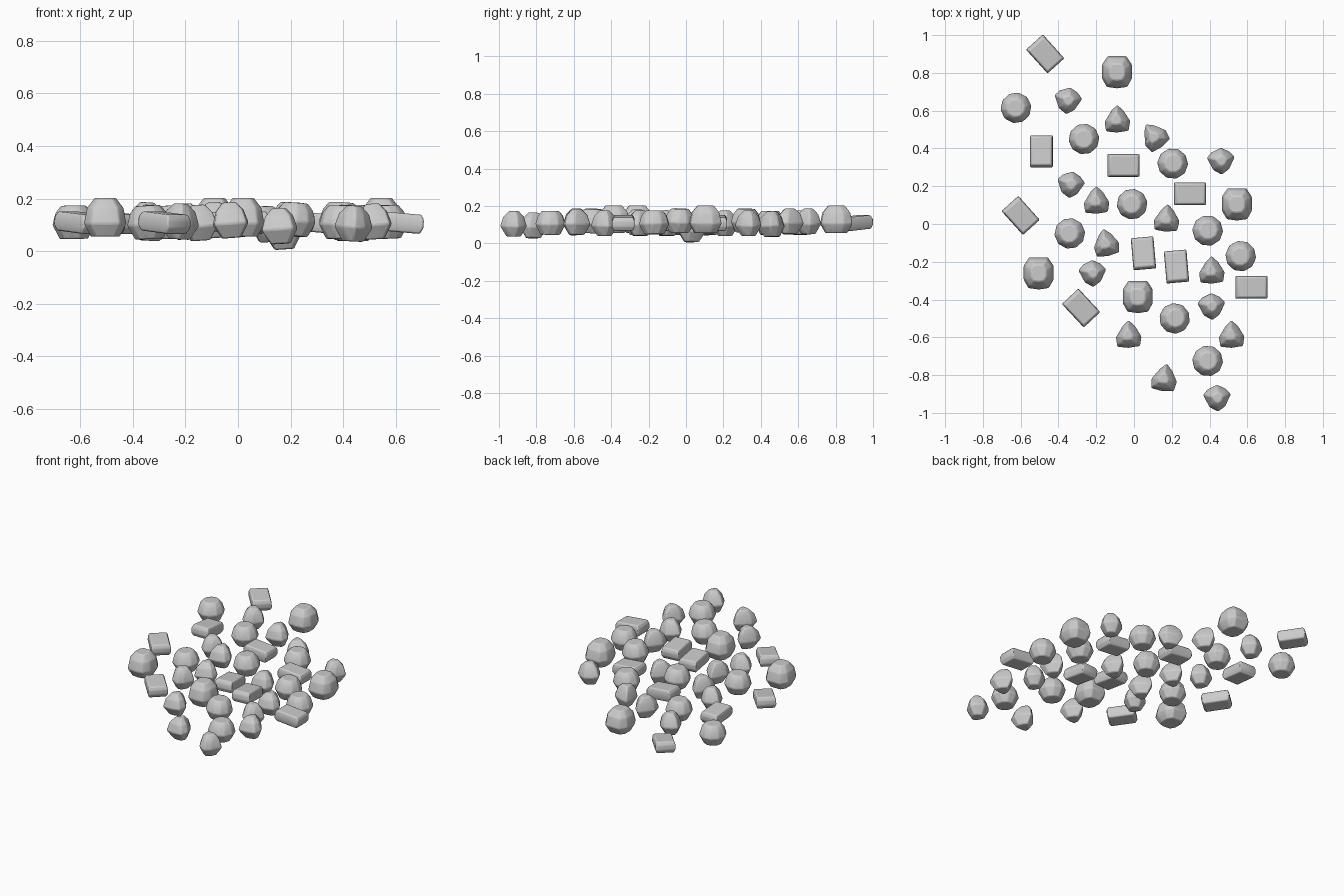
import bpy, bmesh, math, random
from mathutils import Matrix, Vector

if "Cube" in bpy.data.objects:
    bpy.data.objects.remove(bpy.data.objects["Cube"])

random.seed(4)

# Outlines (unit: metres) at the widest rim
ROUND = [(.083 * math.cos(math.radians(a)), .083 * math.sin(math.radians(a))) for a in range(0, 360, 36)]
BLOCK = [(.08, -.035), (.08, .04), (.05, .085), (-.05, .085), (-.08, .04), (-.08, -.035), (-.055, -.08), (0, -.088), (.055, -.08)]
SHIELD = [(-.075, .015), (-.05, .045), (0, .07), (.045, .05), (.075, .02), (.045, -.045), (.005, -.075), (-.04, -.05)]
WEDGE = [(0, .077), (.035, .045), (.07, -.01), (.062, -.062), (0, -.072), (-.06, -.066), (-.068, -.015), (-.03, .048)]
SLAB = [(.085, .06), (-.085, .06), (-.085, -.06), (.085, -.06)]

# Profiles: (height, scale) rings from bottom to top
ROUND_P = [(.055, .66), (.11, 1), (.155, .84), (.182, .58)]
BLOCK_P = [(.055, .68), (.105, 1), (.165, .86), (.203, .5)]
PEBBLE_P = [(.04, .55), (.095, 1), (.145, .78), (.176, .38)]
SLAB_P = [(.072, .86), (.095, 1), (.125, .99), (.145, .87)]


def rock(name, outline, profile, x, y, angle=0, dz=0, tilt=0):
    """Loft an outline through a stack of rings and cap both ends."""
    bm = bmesh.new()
    rings = []
    for z, s in profile:
        rings.append([bm.verts.new((px * s, py * s, z - .11)) for px, py in outline])
    n = len(outline)
    for a, b in zip(rings, rings[1:]):
        for i in range(n):
            j = (i + 1) % n
            bm.faces.new((a[i], a[j], b[j], b[i]))
    bm.faces.new(rings[0][::-1])
    bm.faces.new(rings[-1])
    bmesh.ops.recalc_face_normals(bm, faces=bm.faces)
    me = bpy.data.meshes.new(name)
    rot = Matrix.Rotation(math.radians(angle), 4, 'Z') @ Matrix.Rotation(math.radians(tilt), 4, 'Y')
    bm.transform(rot)
    bm.to_mesh(me)
    bm.free()
    ob = bpy.data.objects.new(name, me)
    ob.location = (x, y, .11 + dz)
    bpy.context.collection.objects.link(ob)
    bev = ob.modifiers.new("worn_edges", 'BEVEL')
    bev.width, bev.segments, bev.limit_method = .006, 2, 'ANGLE'
    bev.angle_limit = math.radians(25)


# Flat slab stones: x, y, angle
for x, y, a in [(-.47, .90, -48), (-.49, .385, 90), (-.055, .31, 0), (-.60, .045, -48), (.297, .16, 0),
                (.05, -.155, 95), (.225, -.225, 95), (-.28, -.445, -47), (.622, -.335, 0)]:
    rock("slab_stone", SLAB, SLAB_P, x, y, a, 0, 5)

# Large blocky stones
for x, y in [(-.09, .805), (.545, .105), (-.505, -.26), (.02, -.385)]:
    rock("block_stone", BLOCK, BLOCK_P, x, y)

# Round stones
for x, y in [(-.625, .615), (-.265, .45), (.205, .32), (-.01, .105), (-.34, -.05), (.39, -.035),
             (.565, -.17), (.215, -.5), (.39, -.725)]:
    rock("round_stone", ROUND, ROUND_P, x, y, random.uniform(0, 36), random.uniform(-.01, .006), random.uniform(-6, 6))

# Small shield shaped pebbles: x, y, angle, height offset
for x, y, a, dz in [(-.35, .655, -10, .01), (-.335, .21, -10, 0), (-.22, -.26, 0, .005),
                    (.46, .335, 0, 0), (.41, -.435, 0, 0), (.44, -.92, 0, -.003)]:
    rock("shield_pebble", SHIELD, PEBBLE_P, x, y, a, dz, 3)

# Small wedge pebbles
for x, y, a, dz in [(-.09, .555, 0, .01), (-.2, .125, 0, .005), (.172, .03, -5, -.033), (-.15, -.1, 10, 0),
                    (.41, -.245, 0, 0), (-.03, -.585, 0, .01), (.515, -.585, 0, .005),
                    (.105, .465, 35, -.005), (.16, -.815, -10, -.012)]:
    rock("wedge_pebble", WEDGE, PEBBLE_P, x, y, a, dz, -4)

# Soft shading with crisp ridges
for ob in bpy.context.collection.objects:
    ob.select_set(True)
    bpy.context.view_layer.objects.active = ob
bpy.ops.object.shade_smooth_by_angle(angle=math.radians(30))
